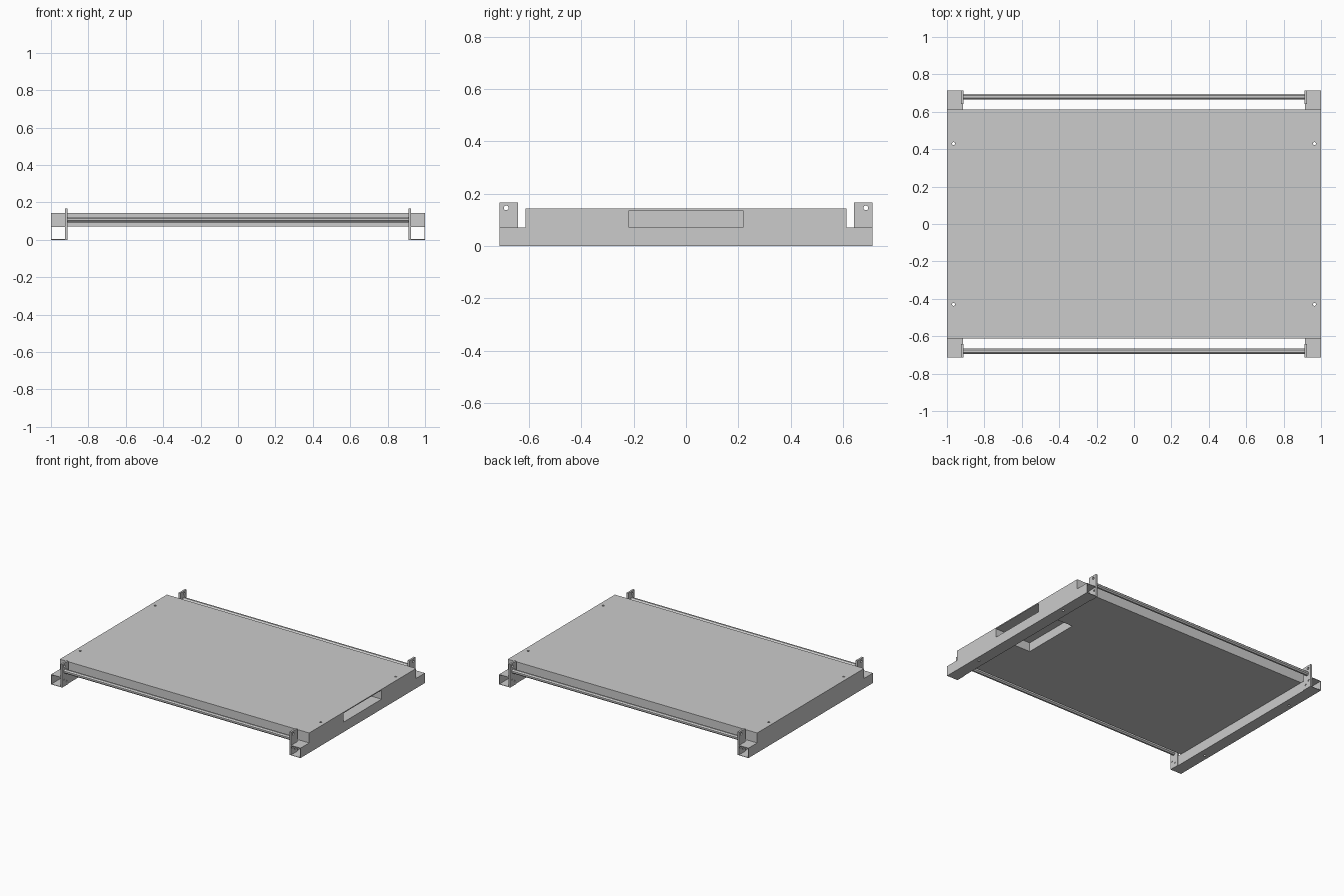
import bpy
import bmesh
import math
from mathutils import Matrix

if "Cube" in bpy.data.objects:
    bpy.data.objects.remove(bpy.data.objects["Cube"], do_unlink=True)

RAIL_WALL = 0.003
RAIL_TOP = 0.072
TOP = 0.144
HALF_LEN = 0.713  # half length of the rails
DECK_Y = 0.613    # half depth of the deck


def finish(name, bm):
    mesh = bpy.data.meshes.new(name)
    bm.to_mesh(mesh)
    bm.free()
    obj = bpy.data.objects.new(name, mesh)
    bpy.context.collection.objects.link(obj)
    return obj


def box(name, lo, hi, open_ends=False):
    """Box between two corners, optionally without its front and back faces."""
    bm = bmesh.new()
    bmesh.ops.create_cube(bm, size=1)
    for v in bm.verts:
        v.co = [l + (c + 0.5) * (h - l) for c, l, h in zip(v.co, lo, hi)]
    bm.normal_update()
    if open_ends:
        ends = [f for f in bm.faces if abs(f.normal.y) > 0.9]
        bmesh.ops.delete(bm, geom=ends, context="FACES")
    return finish(name, bm)


def cylinder(name, centre, radius, length, axis, sides=16):
    bm = bmesh.new()
    bmesh.ops.create_cone(bm, cap_ends=True, segments=sides,
                          radius1=radius, radius2=radius, depth=length)
    bm.transform(Matrix.Rotation(math.pi / sides, 4, "Z"))
    if axis == "X":
        bm.transform(Matrix.Rotation(math.pi / 2, 4, "Y"))
    bm.transform(Matrix.Translation(centre))
    return finish(name, bm)


def apply(obj, mod):
    with bpy.context.temp_override(object=obj, active_object=obj):
        bpy.ops.object.modifier_apply(modifier=mod.name)


def thicken(obj, thickness):
    mod = obj.modifiers.new("thickness", "SOLIDIFY")
    mod.thickness = thickness
    mod.offset = -1
    mod.use_even_offset = True
    apply(obj, mod)


def cut(obj, cutters):
    for cutter in cutters:
        cutter.hide_render = True
        mod = obj.modifiers.new("cut", "BOOLEAN")
        mod.operation = "DIFFERENCE"
        mod.solver = "EXACT"
        mod.object = cutter
        apply(obj, mod)


def discard(objects):
    for obj in objects:
        bpy.data.objects.remove(obj, do_unlink=True)


SIDES = (("left", 1), ("right", -1))
ENDS = (("front", -1), ("back", 1))

# Deck: flat closed panel with a recess open to the left side and below
deck = box("deck", (-1, -DECK_Y, RAIL_TOP), (1, DECK_Y, TOP))
recess = box("recess_cutter", (0.71, -0.217, 0.05), (1.05, 0.217, 0.137))
cut(deck, [recess])
discard([recess])

for side, sx in SIDES:
    # Hollow square rail under each edge of the deck
    xs = sorted((sx * 0.915, sx))
    rail = box(side + "_rail", (xs[0], -HALF_LEN, 0), (xs[1], HALF_LEN, RAIL_TOP),
               open_ends=True)
    thicken(rail, RAIL_WALL)

    # Mounting holes through deck and rail
    drills = [cylinder("hole_cutter", (sx * 0.965, sy * 0.43, 0.1), 0.008, 0.4, "Z")
              for _, sy in ENDS]
    cut(deck, drills)
    cut(rail, drills)
    discard(drills)

    # Upright brackets on the inner faces of the rails
    for end, sy in ENDS:
        xs = sorted((sx * 0.911, sx * 0.925))
        ys = sorted((sy * 0.642, sy * HALF_LEN))
        bracket = box(end + "_" + side + "_bracket",
                      (xs[0], ys[0], 0), (xs[1], ys[1], 0.167))
        drills = [cylinder("hole_cutter", (sx * 0.918, sy * y, z), r, 0.05, "X")
                  for y, z, r in ((0.687, 0.146, 0.009),
                                  (0.665, 0.03, 0.007),
                                  (0.695, 0.05, 0.007))]
        cut(bracket, drills)
        discard(drills)

# Faceted bars between the brackets
for end, sy in ENDS:
    cylinder(end + "_bar", (0, sy * 0.68, 0.108), 0.0155, 1.824, "X", sides=8)
